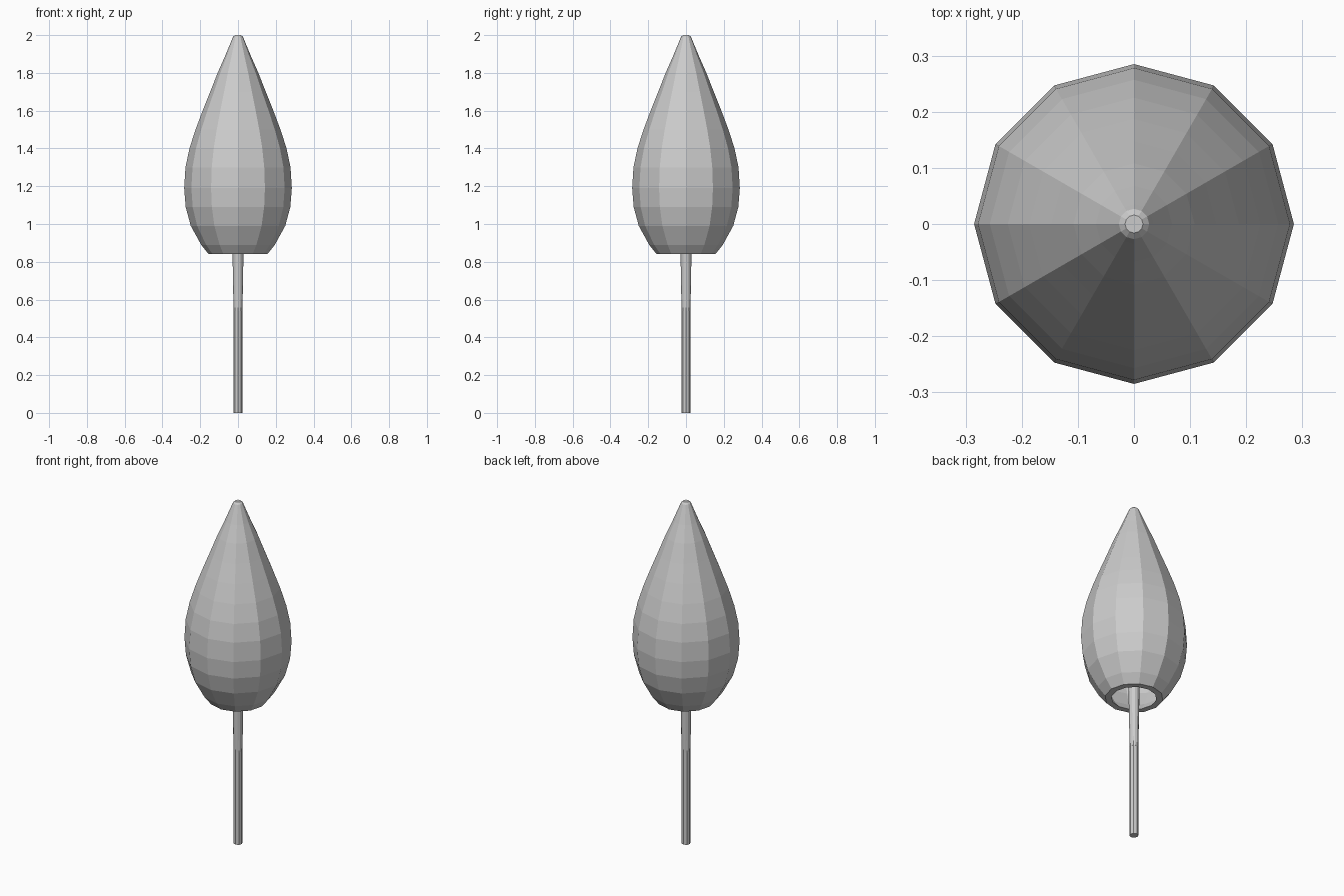
import bpy, bmesh
from math import cos, sin, pi

if "Cube" in bpy.data.objects:
    bpy.data.objects.remove(bpy.data.objects["Cube"])


def lathe(name, profile, sides, close_start=False, close_end=False, loop=False):
    """Revolve (radius, height) points around z with flat facets."""
    bm = bmesh.new()
    rings = []
    for r, z in profile:
        rings.append([bm.verts.new((r * cos(2 * pi * i / sides),
                                    r * sin(2 * pi * i / sides), z))
                      for i in range(sides)])
    pairs = list(zip(rings, rings[1:]))
    if loop:
        pairs.append((rings[-1], rings[0]))
    for a, b in pairs:
        for i in range(sides):
            j = (i + 1) % sides
            bm.faces.new((a[i], a[j], b[j], b[i]))
    if close_start:
        bm.faces.new(rings[0][::-1])
    if close_end:
        bm.faces.new(rings[-1])
    bmesh.ops.recalc_face_normals(bm, faces=bm.faces)
    mesh = bpy.data.meshes.new(name)
    bm.to_mesh(mesh)
    bm.free()
    obj = bpy.data.objects.new(name, mesh)
    bpy.context.collection.objects.link(obj)
    return obj


# hollow teardrop canopy: outer wall, then the inner wall back from the rim
outer = [(0.155, 0.84), (0.195, 0.89), (0.25, 0.99), (0.277, 1.09), (0.285, 1.19),
         (0.278, 1.30), (0.257, 1.40), (0.225, 1.50), (0.187, 1.60), (0.147, 1.70),
         (0.108, 1.80), (0.068, 1.89), (0.035, 1.97)]
tip = [(0.027, 1.99), (0.016, 2.0)]
inner = [(r - 0.035, z) for r, z in outer[:-1]]
lathe("canopy", inner[::-1] + outer + tip, 12, close_start=True, close_end=True)

# slim pole, flaring slightly where it enters the canopy
lathe("pole", [(0.024, 0), (0.024, 0.9), (0.02, 1.86)], 8, True, True)
lathe("pole_collar", [(0.0235, 0.54), (0.029, 0.84), (0.030, 0.92)], 12, True, True)
